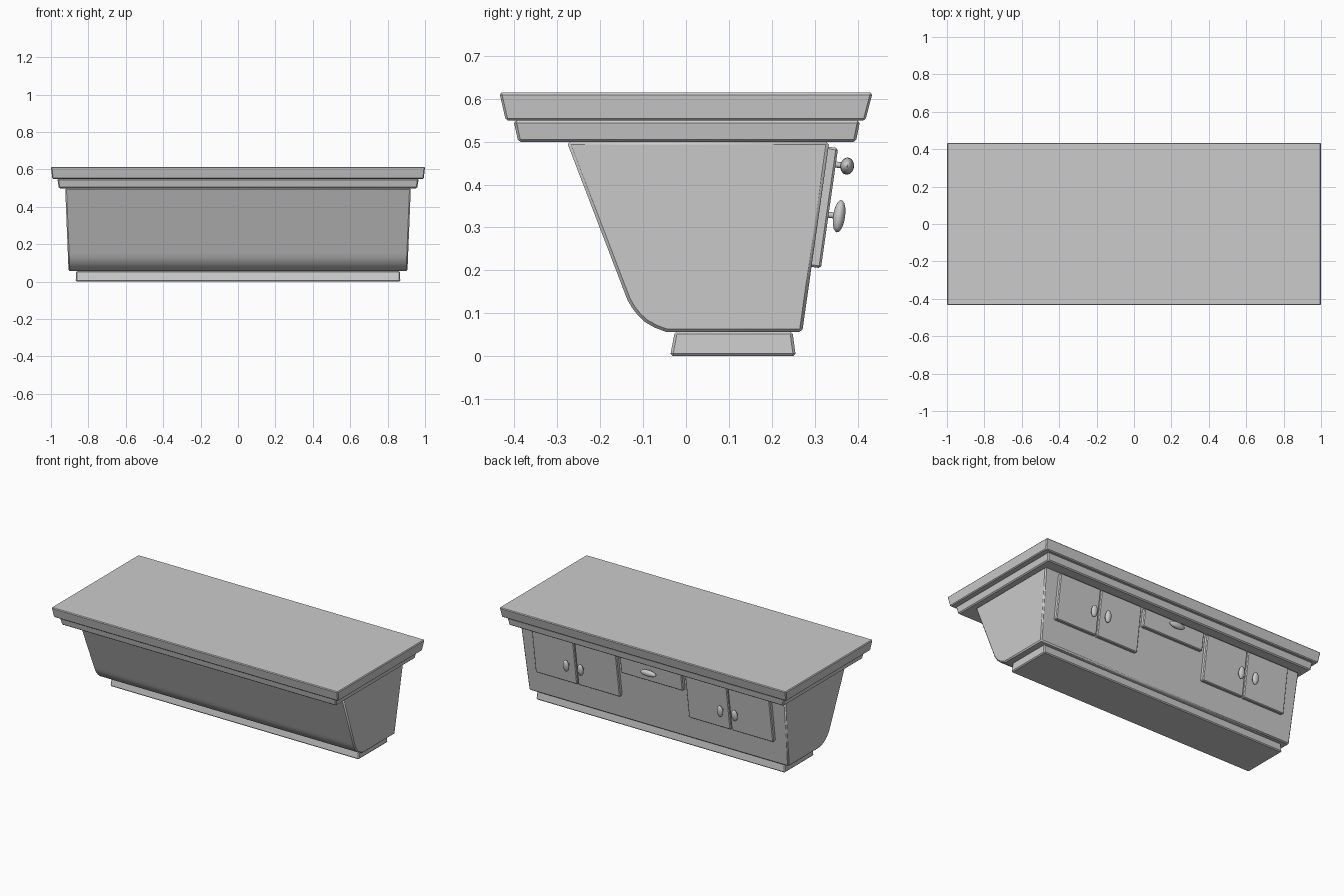
import bpy, bmesh, math
from mathutils import Matrix, Vector

if "Cube" in bpy.data.objects:
    bpy.data.objects.remove(bpy.data.objects["Cube"])

TILT = math.atan(0.143)          # lean of the cabinet's back panel


def back_y(z):
    return 0.271 + 0.143 * (z - 0.056)


def finish(name, bm, bevel=0.0, matrix=None):
    bmesh.ops.recalc_face_normals(bm, faces=bm.faces)
    mesh = bpy.data.meshes.new(name)
    bm.to_mesh(mesh)
    bm.free()
    ob = bpy.data.objects.new(name, mesh)
    bpy.context.collection.objects.link(ob)
    if matrix:
        ob.matrix_world = matrix
    if bevel:
        mod = ob.modifiers.new("bevel", 'BEVEL')
        mod.width = bevel
        mod.segments = 1
        mod.limit_method = 'ANGLE'
        mod.angle_limit = math.radians(50)
    return ob


def slab(name, low, high, bevel, matrix=None):
    """Tapered box; low and high are (half_x, y_min, y_max, z)."""
    bm = bmesh.new()
    rings = []
    for hx, y0, y1, z in (low, high):
        rings.append([bm.verts.new((x, y, z)) for x, y in
                      ((-hx, y0), (hx, y0), (hx, y1), (-hx, y1))])
    a, b = rings
    bm.faces.new(a)
    bm.faces.new(b)
    for i in range(4):
        j = (i + 1) % 4
        bm.faces.new((a[i], a[j], b[j], b[i]))
    return finish(name, bm, bevel, matrix)


def smooth(ob, angle=35):
    bpy.ops.object.select_all(action='DESELECT')
    ob.select_set(True)
    bpy.context.view_layer.objects.active = ob
    bpy.ops.object.shade_smooth_by_angle(angle=math.radians(angle))


def panel(name, x0, x1, z0, z1):
    """Raised panel lying on the leaning back face."""
    zc = (z0 + z1) / 2
    h = (z1 - z0) / 2 / math.cos(TILT)
    m = Matrix.Translation(((x0 + x1) / 2, back_y(zc), zc)) @ Matrix.Rotation(-TILT, 4, 'X')
    hx = (x1 - x0) / 2
    slab(name, (hx, -0.006, 0.022, -h), (hx, -0.006, 0.022, h), 0.005, m)


def handle(name, x, z, size):
    """Stem plus oval grip, standing out from a panel."""
    m = Matrix.Translation((x, back_y(z) + 0.02, z)) @ Matrix.Rotation(-TILT, 4, 'X')
    bm = bmesh.new()
    turn = Matrix.Rotation(math.pi / 2, 4, 'X')
    bmesh.ops.create_cone(bm, cap_ends=True, segments=12, radius1=0.007, radius2=0.007,
                          depth=0.03, matrix=Matrix.Translation((0, 0.01, 0)) @ turn)
    bmesh.ops.create_uvsphere(bm, u_segments=16, v_segments=10, radius=1,
                              matrix=Matrix.Translation((0, 0.013 + size[1], 0))
                              @ Matrix.Diagonal((*size, 1)) @ turn)
    smooth(finish(name, bm, 0, m), 45)


# Plinth and the two-step top
slab("plinth", (0.868, -0.037, 0.256, 0), (0.865, -0.026, 0.248, 0.058), 0.006)
slab("top_moulding", (0.958, -0.391, 0.396, 0.499), (0.966, -0.402, 0.406, 0.549), 0.006)
slab("counter_top", (0.993, -0.42, 0.418, 0.549), (1.0, -0.435, 0.435, 0.614), 0.005)

# Cabinet body: side profile with rounded front toe, ends leaning in toward the floor
profile = [(-0.278, 0.5), (-0.145, 0.153), (-0.137, 0.132), (-0.126, 0.113),
           (-0.112, 0.095), (-0.095, 0.079), (-0.072, 0.066), (-0.045, 0.056),
           (0.271, 0.056), (0.334, 0.5)]
bm = bmesh.new()
ends = []
for side in (-1, 1):
    ends.append([bm.verts.new((side * (0.906 + 0.018 * (z - 0.056) / 0.444), y, z))
                 for y, z in profile])
for ring in ends:
    bm.faces.new(ring)
for i in range(len(profile)):
    j = (i + 1) % len(profile)
    bm.faces.new((ends[0][i], ends[0][j], ends[1][j], ends[1][i]))
smooth(finish("cabinet_body", bm, 0.007))

# Two pairs of doors with upright oval knobs
for side, label in ((-1, "left"), (1, "right")):
    for part, a, b, kx in (("inner", 0.24, 0.532, 0.487), ("outer", 0.538, 0.83, 0.588)):
        x0, x1 = sorted((side * a, side * b))
        panel(f"{label}_{part}_door", x0, x1, 0.208, 0.488)
        handle(f"{label}_{part}_knob", side * kx, 0.33, (0.02, 0.014, 0.038))

# Centre drawer with a wide pull
panel("drawer_front", -0.216, 0.216, 0.377, 0.488)
handle("drawer_pull", 0, 0.447, (0.055, 0.016, 0.02))
